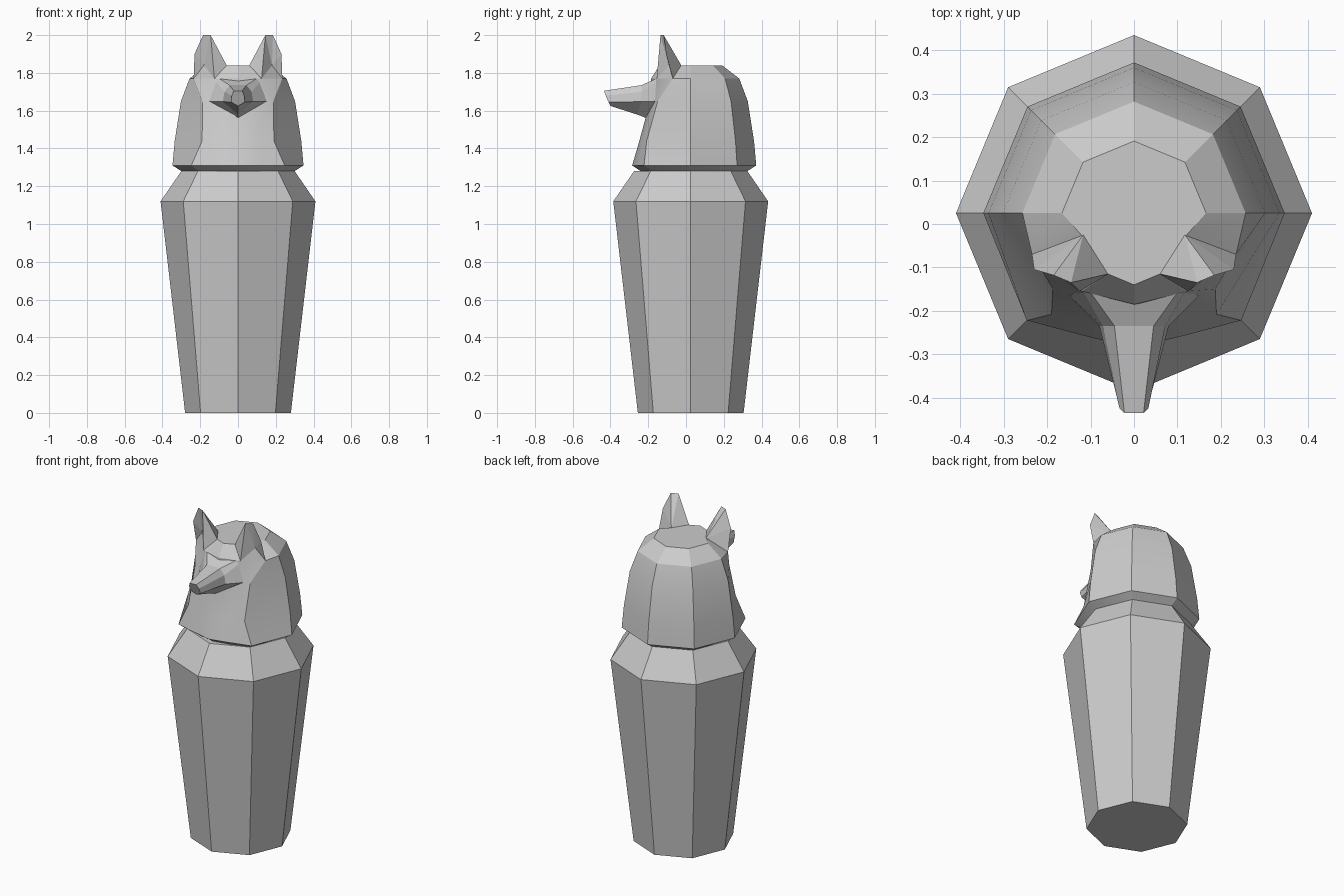
import bpy, bmesh, math

if "Cube" in bpy.data.objects:
    bpy.data.objects.remove(bpy.data.objects["Cube"])

CY = 0.025  # axis of the eight-sided jar


def make(name, verts, faces, smooth=False):
    mesh = bpy.data.meshes.new(name)
    mesh.from_pydata(verts, [], faces)
    bm = bmesh.new()
    bm.from_mesh(mesh)
    bmesh.ops.remove_doubles(bm, verts=bm.verts, dist=1e-5)
    bmesh.ops.recalc_face_normals(bm, faces=bm.faces)
    bm.to_mesh(mesh)
    bm.free()
    ob = bpy.data.objects.new(name, mesh)
    bpy.context.collection.objects.link(ob)
    if smooth:
        bpy.ops.object.select_all(action='DESELECT')
        bpy.context.view_layer.objects.active = ob
        ob.select_set(True)
        bpy.ops.object.shade_smooth_by_angle(angle=math.radians(25))
    return ob


def loft(name, rings, smooth=False):
    n = len(rings[0])
    verts = [p for r in rings for p in r]
    faces = [(k * n + i, k * n + (i + 1) % n, (k + 1) * n + (i + 1) % n, (k + 1) * n + i)
             for k in range(len(rings) - 1) for i in range(n)]
    faces += [tuple(range(n)), tuple(range(len(verts) - n, len(verts)))]
    return make(name, verts, faces, smooth)


def mirrored(half):
    return half + [(-x, y, z) for x, y, z in reversed(half) if x > 1e-6]


def polar(r, deg, z):
    a = math.radians(deg)
    return (r * math.cos(a), CY + r * math.sin(a), z)


# Jar body
loft("jar_body", [[polar(r, 45 * i, z) for i in range(8)]
                  for r, z in ((0.28, 0), (0.41, 1.12), (0.30, 1.28))])

# Headdress: round back from a radius, face side from corner, brow and centre points
sections = [
    (1.28, 0.30, (0.21, -0.185), (0.10, -0.22), (0, -0.24)),
    (1.31, 0.347, (0.247, -0.222), (0.12, -0.256), (0, -0.285)),
    (1.44, 0.335, (0.19, -0.208), (0.10, -0.23), (0, -0.247)),
    (1.65, 0.302, (0.187, -0.15), (0.14, -0.165), (0, -0.19)),
    (1.77, 0.257, (0.235, -0.07), (0.12, -0.155), (0, -0.185)),
    (1.84, 0.166, (0.117, -0.03), (0.06, -0.115), (0, -0.14)),
]
rings = []
for z, r, *face in sections:
    back = [(0, CY + r, z), polar(r, 45, z), polar(r, 0, z)]
    rings.append(mirrored(back + [(x, y, z) for x, y in face]))
loft("headdress", rings, smooth=True)

# Muzzle: cheeks, bridge and nose tip
loft("muzzle", [mirrored(h) for h in (
    [(0.10, -0.158, 1.77), (0.12, -0.15, 1.755), (0.15, -0.165, 1.65), (0, -0.195, 1.555)],
    [(0.045, -0.235, 1.735), (0.072, -0.235, 1.70), (0.08, -0.235, 1.648), (0, -0.26, 1.58)],
    [(0.022, -0.435, 1.705), (0.033, -0.425, 1.68), (0.035, -0.41, 1.645), (0, -0.40, 1.625)],
)])

# Ears: pointed, hollow at the front
ear = [(0.06, -0.115, 1.84), (0.125, -0.155, 1.77), (0.117, -0.025, 1.84), (0.235, -0.07, 1.77),
       (0.23, -0.105, 1.90), (0.145, -0.135, 2.0), (0.185, -0.118, 2.0), (0.18, -0.09, 1.84)]
ear_faces = [(2, 0, 5), (2, 5, 6), (2, 6, 4), (2, 4, 3), (0, 1, 5), (1, 7, 5),
             (7, 6, 5), (7, 4, 6), (7, 3, 4), (1, 3, 7), (0, 2, 3), (0, 3, 1)]
for side, s in (("right", 1), ("left", -1)):
    make("ear_" + side, [(s * x, y, z) for x, y, z in ear], ear_faces)
